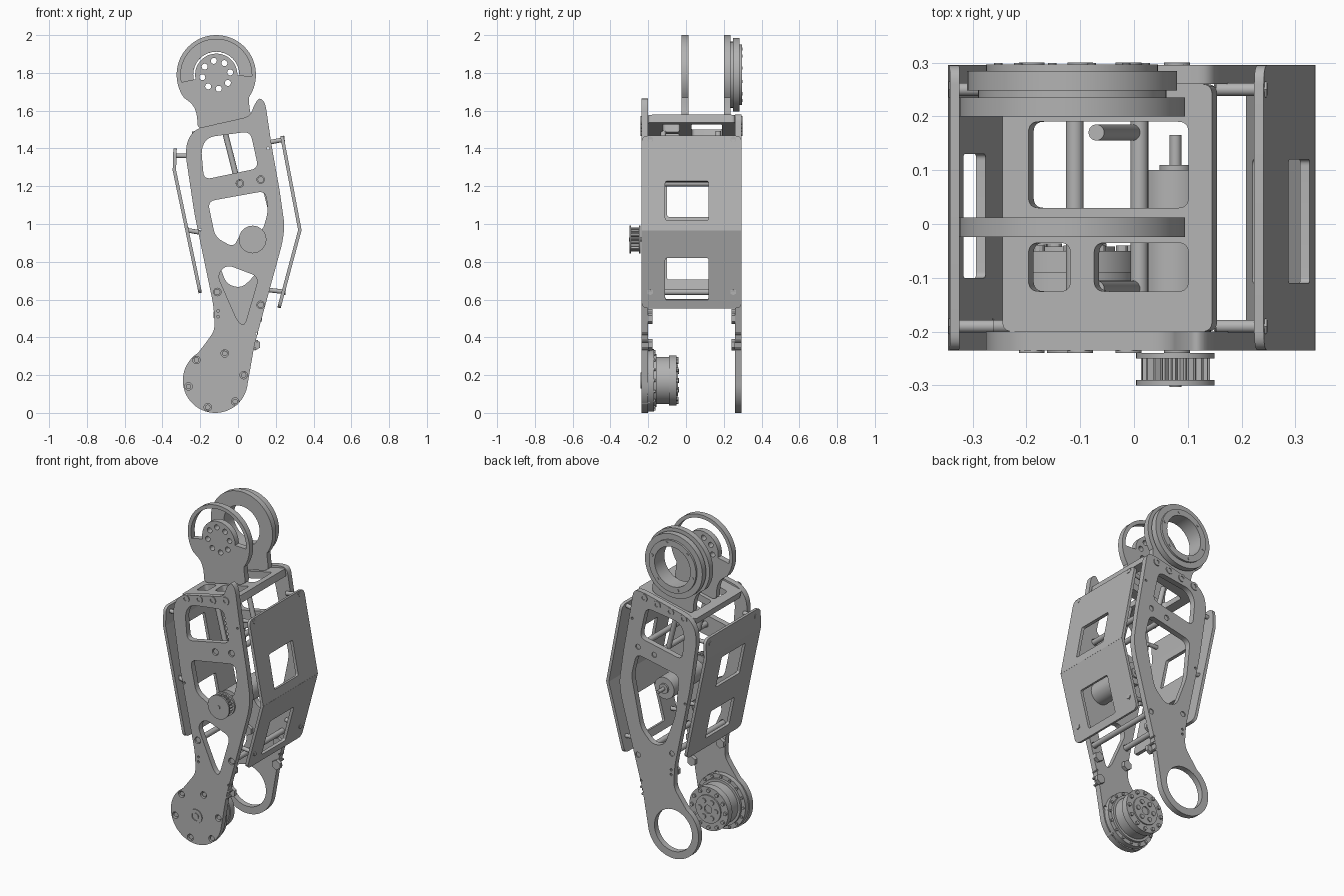
import bpy, bmesh, math
from mathutils import Matrix, Vector

cube = bpy.data.objects.get("Cube")
if cube:
    bpy.data.objects.remove(cube, do_unlink=True)

grey = bpy.data.materials.new("machined grey")
grey.use_nodes = True
grey.diffuse_color = (0.45, 0.45, 0.45, 1)
grey.node_tree.nodes["Principled BSDF"].inputs["Base Color"].default_value = (0.45, 0.45, 0.45, 1)


def finish(ob):
    ob.data.materials.clear()
    ob.data.materials.append(grey)
    bpy.ops.object.select_all(action='DESELECT')
    ob.select_set(True)
    bpy.context.view_layer.objects.active = ob
    bpy.ops.object.shade_smooth_by_angle(angle=math.radians(30))
    return ob


def arc(cx, cz, r, a0=0, a1=360, n=32):
    """Arc points that stay unfilleted; a full turn is left open."""
    last = n if a1 - a0 == 360 else n - 1
    angles = [math.radians(a0 + (a1 - a0) * i / last) for i in range(n)]
    return [(cx + r * math.cos(a), cz + r * math.sin(a), 0) for a in angles]


def rounded(points, radius):
    """Fillet each corner of a closed outline."""
    out = []
    for i, p in enumerate(points):
        c = Vector(p[:2])
        r = p[2] if len(p) > 2 else radius
        if r == 0:
            out.append(c)
            continue
        a = Vector(points[i - 1][:2]) - c
        b = Vector(points[(i + 1) % len(points)][:2]) - c
        s = c + a.normalized() * min(r, a.length * 0.48)
        e = c + b.normalized() * min(r, b.length * 0.48)
        for k in range(7):
            t = k / 6
            out.append(s * (1 - t) ** 2 + c * 2 * t * (1 - t) + e * t * t)
    return out


def plate(name, outline, holes, matrix, thick, radius=0.04):
    """Flat plate with cut-outs, centred on its local plane."""
    cu = bpy.data.curves.new(name, 'CURVE')
    cu.dimensions = '2D'
    cu.fill_mode = 'BOTH'
    cu.extrude = thick / 2
    for loop in [outline] + holes:
        pts = rounded(loop, radius)
        sp = cu.splines.new('POLY')
        sp.points.add(len(pts) - 1)
        for q, p in zip(sp.points, pts):
            q.co = (p.x, p.y, 0, 1)
        sp.use_cyclic_u = True
    ob = bpy.data.objects.new(name, cu)
    bpy.context.collection.objects.link(ob)
    ob.matrix_world = matrix
    bpy.ops.object.select_all(action='DESELECT')
    ob.select_set(True)
    bpy.context.view_layer.objects.active = ob
    bpy.ops.object.convert(target='MESH')
    return finish(bpy.context.view_layer.objects.active)


def upright(y0, y1):
    return Matrix.Translation((0, (y0 + y1) / 2, 0)) @ Matrix.Rotation(math.pi / 2, 4, 'X')


def sloped(x0, z0, x1, z1):
    """Local x runs along world y, local y along the given slope."""
    d = Vector((x1 - x0, 0, z1 - z0)).normalized()
    m = Matrix((Vector((0, 1, 0)), d, Vector((d.z, 0, -d.x)))).transposed().to_4x4()
    return Matrix.Translation((x0, 0, z0)) @ m


def disc(name, x, z, r, y0, y1, hole=0):
    return plate(name, arc(x, z, r, n=48), [arc(x, z, hole)] if hole else [], upright(y0, y1), y1 - y0)


def rod(name, p0, p1, r, segs=20):
    p0, p1 = Vector(p0), Vector(p1)
    d = p1 - p0
    bm = bmesh.new()
    m = Matrix.Translation((p0 + p1) / 2) @ d.to_track_quat('Z', 'Y').to_matrix().to_4x4()
    bmesh.ops.create_cone(bm, cap_ends=True, segments=segs, radius1=r, radius2=r, depth=d.length, matrix=m)
    me = bpy.data.meshes.new(name)
    bm.to_mesh(me)
    bm.free()
    ob = bpy.data.objects.new(name, me)
    bpy.context.collection.objects.link(ob)
    return finish(ob)


def rect(u0, v0, u1, v1):
    return [(u0, v0), (u1, v0), (u1, v1), (u0, v1)]


KNEE = (-0.12, 0.172)
HIP = (-0.115, 1.79)

# Main side plates
left_edge = [(-0.22, 1.505), (-0.267, 1.45), (-0.278, 1.37), (-0.23, 1.05), (-0.13, 0.57),
             (-0.122, 0.44), (-0.16, 0.385)]
knee_arc = arc(*KNEE, 0.172, 122, 354, 40)
right_edge = [(0.087, 0.36), (0.235, 0.9), (0.247, 0.99), (0.22, 1.18), (0.177, 1.42)]
upper_window = [(-0.195, 1.40), (-0.18, 1.235), (0.108, 1.295), (0.065, 1.49), (-0.16, 1.46)]
mid_window = [(-0.16, 1.12), (0.145, 1.175), (0.16, 1.07), (0.13, 0.96), (0.01, 0.95),
              (-0.02, 0.875), (-0.12, 0.93)]
low_window = [(-0.06, 0.785), (0.11, 0.72), (0.035, 0.46), (0.0, 0.48), (-0.11, 0.73)]
top_bolts = [(-0.19, 1.49), (-0.1, 1.51), (-0.01, 1.528), (0.08, 1.547)]
body_bolts = [(0.01, 1.215), (0.12, 1.235), (-0.11, 0.64), (0.12, 0.572)]
knee_bolts = [(-0.07, 0.315), (0.03, 0.2), (-0.22, 0.28), (-0.262, 0.14), (-0.16, 0.03), (-0.015, 0.06)]
pin_holes = [(-0.105, 0.54), (-0.105, 0.51), (0.1, 0.42), (0.1, 0.38), (0.09, 0.34), (0.16, 1.40), (-0.2, 0.97)]

bolt_holes = [arc(x, z, 0.02, n=16) for x, z in body_bolts + knee_bolts]
pins = [arc(x, z, 0.007, n=10) for x, z in pin_holes]
plate("front_plate", left_edge + knee_arc + right_edge + [(0.145, 1.64), (0.115, 1.672), (0.085, 1.63), (0.065, 1.57)],
      [upper_window, mid_window, low_window] + bolt_holes + pins, upright(-0.235, -0.2), 0.035)

big_window = [(-0.16, 1.13), (0.13, 1.19), (0.165, 1.05), (0.1, 0.74), (0.02, 0.66), (-0.06, 0.68), (-0.135, 0.88)]
plate("back_plate", left_edge + knee_arc + right_edge + [(0.15, 1.58), (0.09, 1.58)],
      [upper_window, big_window, arc(*KNEE, 0.128, n=48)] + [arc(x, z, 0.016, n=16) for x, z in body_bolts] + pins,
      upright(0.26, 0.295), 0.035)

# Bolts and cross rods
for x, z in top_bolts:
    for y0, y1 in ((-0.24, -0.235), (0.295, 0.3)):
        disc("top_bolt", x, z, 0.024, y0, y1, 0.011)
for x, z in body_bolts:
    rod("cross_rod", (x, -0.228, z), (x, 0.288, z), 0.0165)
for x, z in knee_bolts:
    rod("knee_bolt", (x, -0.228, z), (x, -0.19, z), 0.014)
for x, z in ((-0.105, 0.52), (0.1, 0.5), (0.09, 0.36)):
    rod("stop_front", (x, -0.2, z), (x, -0.178, z), 0.03, 6)
    rod("stop_back", (x, 0.26, z), (x, 0.24, z), 0.03, 6)

# Sloped top deck with its windows, and the struts below it
plate("top_deck", rect(-0.2, 0, 0.26, 0.4),
      [rect(0.03, 0.05, 0.19, 0.355), rect(-0.125, 0.05, -0.035, 0.13), rect(-0.125, 0.175, -0.035, 0.355)],
      sloped(-0.24, 1.468, 0.15, 1.558), 0.042, 0.02)
for y in (-0.12, 0.17):
    rod("strut", (-0.07, y, 1.49), (0.0, y, 1.215), 0.015)

# Hip brackets
neck = [(-0.235, 1.63), (-0.215, 1.57), (-0.215, 1.5), (0.07, 1.565), (0.06, 1.62)]
hip_outline = arc(*HIP, 0.21, -35, 215, 48) + neck
crescent = arc(*HIP, 0.188, -2, 192, 40) + arc(*HIP, 0.112, -2, 192, 30)[::-1]
hub_holes = [arc(HIP[0] + 0.075 * math.cos(a), HIP[1] + 0.075 * math.sin(a), 0.016, n=14)
             for a in (math.radians(10 + 45 * i) for i in range(8))]
plate("front_hip_bracket", hip_outline, [crescent] + hub_holes, upright(-0.024, 0.012), 0.036)
plate("back_hip_bracket", hip_outline, [arc(*HIP, 0.122, n=48)], upright(0.2, 0.235), 0.035)

# Hip bearing rings
for r, y0, y1 in ((0.175, 0.235, 0.248), (0.195, 0.248, 0.284), (0.16, 0.284, 0.296)):
    disc("hip_ring", *HIP, r, y0, y1, 0.122)
for i in range(6):
    a = math.radians(60 * i + 15)
    x, z = HIP[0] + 0.142 * math.cos(a), HIP[1] + 0.142 * math.sin(a)
    rod("ring_bolt", (x, 0.29, z), (x, 0.299, z), 0.008, 12)

# Knee actuator
for r, y0, y1 in ((0.165, -0.2, -0.17), (0.14, -0.17, -0.155), (0.125, -0.155, -0.09),
                  (0.132, -0.09, -0.05)):
    disc("knee_actuator", *KNEE, r, y0, y1)
disc("knee_hub", *KNEE, 0.085, -0.05, -0.042, 0.025)
for n, ring, r, y in ((12, 0.113, 0.011, -0.04), (6, 0.055, 0.014, -0.036), (16, 0.152, 0.008, -0.162)):
    for i in range(n):
        a = 2 * math.pi * i / n
        x, z = KNEE[0] + ring * math.cos(a), KNEE[1] + ring * math.sin(a)
        rod("actuator_bolt", (x, y - 0.02, z), (x, y, z), r, 12)
disc("knee_axle", *KNEE, 0.042, -0.24, -0.235, 0.026)
rod("axle_core", (KNEE[0], -0.24, KNEE[1]), (KNEE[0], -0.2, KNEE[1]), 0.018)

# Motor and toothed pulley
MX, MZ = 0.077, 0.918
rod("motor", (MX, -0.2, MZ), (MX, 0.1, MZ), 0.066, 40)
rod("motor_boss", (MX, 0.1, MZ), (MX, 0.11, MZ), 0.03)
rod("motor_shaft", (MX, -0.303, MZ), (MX, 0.165, MZ), 0.011)
for y0, y1 in ((-0.3, -0.29), (-0.25, -0.24)):
    disc("pulley_flange", MX, MZ, 0.073, y0, y1)
teeth = [(MX + r * math.cos(a), MZ + r * math.sin(a), 0)
         for i in range(80) for r, a in [(0.064 if i % 4 < 2 else 0.054, math.pi * i / 40)]]
plate("pulley_teeth", teeth, [], upright(-0.292, -0.248), 0.044)

# Outer side panels, each bent once
Y0, Y1 = -0.235, 0.295


def panel(name, slope, length, windows, round_low, round_high):
    lo, hi = (0.035 if round_low else 0), (0.035 if round_high else 0)
    outline = [(Y0, 0, lo), (Y1, 0, lo), (Y1, length, hi), (Y0, length, hi)]
    plate(name, outline, windows, sloped(*slope), 0.018, 0.012)


panel("left_panel_upper", (0.328, 0.965, 0.232, 1.467), 0.51, [rect(-0.11, 0.055, 0.12, 0.265)], False, True)
panel("left_panel_lower", (0.217, 0.556, 0.328, 0.97), 0.43, [rect(-0.11, 0.045, 0.12, 0.275)], True, False)
panel("right_panel_main", (-0.2, 0.635, -0.337, 1.285), 0.664,
      [rect(-0.1, 0.07, 0.13, 0.25), rect(-0.1, 0.41, 0.13, 0.61)], True, False)
panel("right_panel_top", (-0.337, 1.28, -0.333, 1.4), 0.12, [], False, True)

# Standoffs holding the panels
for y in (-0.19, 0.25):
    for x0, z0, x1, z1 in ((0.155, 1.43, 0.247, 1.448), (0.15, 0.652, 0.252, 0.64),
                           (-0.26, 1.36, -0.345, 1.362), (-0.2, 0.955, -0.274, 0.968)):
        rod("standoff", (x0, y, z0), (x1, y, z1), 0.012)
        rod("panel_bolt", (x1 - math.copysign(0.012, x1), y, z1), (x1, y, z1), 0.017, 6)
